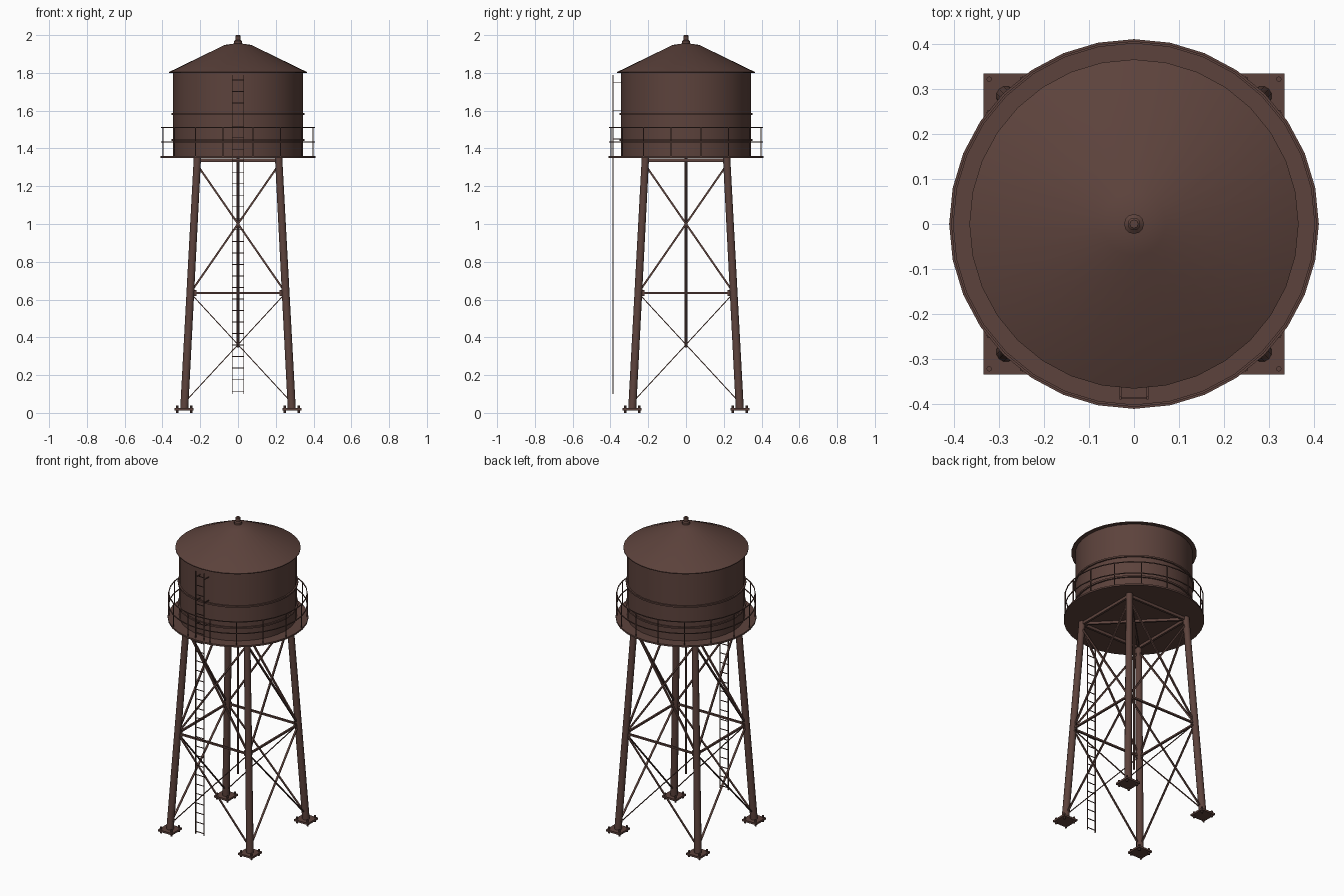
import bpy, bmesh, math
from mathutils import Vector, Matrix

if "Cube" in bpy.data.objects:
    bpy.data.objects.remove(bpy.data.objects["Cube"])

brown = bpy.data.materials.new("weathered brown steel")
brown.diffuse_color = (0.108, 0.055, 0.045, 1)
brown.use_nodes = True
brown.node_tree.nodes["Principled BSDF"].inputs["Base Color"].default_value = brown.diffuse_color


def finish(name, bm, smooth=False):
    bmesh.ops.recalc_face_normals(bm, faces=bm.faces[:])
    me = bpy.data.meshes.new(name)
    bm.to_mesh(me)
    bm.free()
    ob = bpy.data.objects.new(name, me)
    bpy.context.collection.objects.link(ob)
    me.materials.append(brown)
    if smooth:
        bpy.ops.object.select_all(action='DESELECT')
        ob.select_set(True)
        bpy.context.view_layer.objects.active = ob
        bpy.ops.object.shade_smooth_by_angle(angle=math.radians(35))
    return ob


def bar(bm, p, q, w, d, side=(1, 0, 0)):
    """Box from p to q; w is measured along side, d across it."""
    p, q = Vector(p), Vector(q)
    z = (q - p).normalized()
    x = Vector(side)
    x = (x - z * x.dot(z)).normalized()
    y = z.cross(x)
    m = Matrix((x * w, y * d, q - p)).transposed().to_4x4()
    m.translation = (p + q) / 2
    bmesh.ops.create_cube(bm, size=1, matrix=m)


def lathe(bm, profile, n=32, closed=False):
    """Revolve (radius, z) points about the z axis."""
    rings = []
    for r, z in profile:
        if r == 0:
            rings.append([bm.verts.new((0, 0, z))] * n)
        else:
            rings.append([bm.verts.new((r * math.cos(2 * math.pi * i / n),
                                        r * math.sin(2 * math.pi * i / n), z)) for i in range(n)])
    pairs = list(zip(rings, rings[1:]))
    if closed:
        pairs.append((rings[-1], rings[0]))
    for a, b in pairs:
        for i in range(n):
            j = (i + 1) % n
            vs = list(dict.fromkeys((a[i], a[j], b[j], b[i])))
            if len(vs) > 2:
                bm.faces.new(vs)


def hoop(bm, r, z, t, h):
    lathe(bm, [(r - t, z - h), (r + t, z - h), (r + t, z + h), (r - t, z + h)], 32, True)


# Tank, roof and finial
bm = bmesh.new()
lathe(bm, [(0, 1.36), (0.343, 1.36), (0.343, 1.80), (0, 1.80)])
finish("tank", bm, True)
bm = bmesh.new()
lathe(bm, [(0, 1.799), (0.366, 1.799), (0.366, 1.804), (0.07, 1.948), (0, 1.958)])
finish("roof", bm, True)
bm = bmesh.new()
lathe(bm, [(0, 1.94), (0.022, 1.94), (0.022, 1.968), (0.014, 1.974),
           (0.014, 1.996), (0.009, 2.0), (0, 2.0)], 12)
finish("finial", bm, True)
bm = bmesh.new()
for z in (1.445, 1.582):
    hoop(bm, 0.347, z, 0.005, 0.005)
finish("tank_bands", bm, True)

# Walkway and railing
bm = bmesh.new()
lathe(bm, [(0, 1.35), (0.411, 1.35), (0.411, 1.36), (0, 1.36)])
finish("walkway", bm, True)
bm = bmesh.new()
for z in (1.435, 1.51):
    hoop(bm, 0.404, z, 0.0025, 0.0025)
for i in range(16):
    a = math.pi * (i + 0.5) / 8
    x, y = 0.404 * math.cos(a), 0.404 * math.sin(a)
    bar(bm, (x, y, 1.36), (x, y, 1.51), 0.005, 0.005)
finish("railing", bm)

# Legs: leaning columns on bolted plates
BOT, TOP, ZT = 0.285, 0.215, 1.35


def at(z):
    return BOT + (TOP - BOT) * (z - 0.02) / (ZT - 0.02)


corners = [(1, 1), (-1, 1), (-1, -1), (1, -1)]
legs, plates = bmesh.new(), bmesh.new()
for sx, sy in corners:
    p = Vector((sx * BOT, sy * BOT, 0.015))
    q = Vector((sx * TOP, sy * TOP, ZT))
    m = Matrix.Translation((p + q) / 2) @ (q - p).to_track_quat('Z', 'Y').to_matrix().to_4x4()
    bmesh.ops.create_cone(legs, cap_ends=True, segments=12, radius1=0.022, radius2=0.02,
                          depth=(q - p).length, matrix=m)
    bar(plates, (p.x, p.y, 0.013), (p.x, p.y, 0.025), 0.1, 0.1)
    for bx, by in corners:
        c = p + Vector((bx * 0.037, by * 0.037, 0))
        bmesh.ops.create_cone(plates, cap_ends=True, segments=8, radius1=0.006, radius2=0.006,
                              depth=0.04, matrix=Matrix.Translation((c.x, c.y, 0.02)))
finish("legs", legs, True)
finish("foot_plates", plates)

# Struts and crossed braces on the four sides
struts, upper, lower, gussets = (bmesh.new() for _ in range(4))
for i in range(4):
    a, b = corners[i], corners[(i + 1) % 4]
    n = Vector((a[0] + b[0], a[1] + b[1], 0)).normalized()

    def pt(c, z):
        return Vector((c[0] * at(z), c[1] * at(z), z))
    bar(struts, pt(a, 0.635), pt(b, 0.635), 0.012, 0.011, n)
    bar(struts, pt(a, 1.338), pt(b, 1.338), 0.014, 0.018, n)
    for c, d in ((a, b), (b, a)):
        bar(upper, pt(c, 0.635), pt(d, 1.315), 0.01, 0.01, n)
        bar(lower, pt(c, 0.055), pt(d, 0.635), 0.012, 0.005, n)
        t = (pt(d, 0.635) - pt(c, 0.635)).normalized()
        g = pt(c, 0.635) + t * 0.02
        bar(gussets, g - Vector((0, 0, 0.016)), g + Vector((0, 0, 0.016)), 0.006, 0.025, n)
for c in corners[:2]:
    bar(struts, (c[0] * TOP, c[1] * TOP, 1.34), (-c[0] * TOP, -c[1] * TOP, 1.34),
        0.016, 0.012, (0, 0, 1))
finish("horizontal_struts", struts)
finish("upper_braces", upper)
finish("lower_braces", lower)
finish("gusset_plates", gussets)

# Central riser pipe
bm = bmesh.new()
lathe(bm, [(0, 0.345), (0.007, 0.345), (0.007, 1.35), (0, 1.35)], 10)
finish("riser_pipe", bm, True)

# Ladder at the front, from near the ground up to the eaves
bm = bmesh.new()
for x in (-0.03, 0.03):
    bar(bm, (x, -0.387, 0.1), (x, -0.387, 1.79), 0.004, 0.006)
for i in range(28):
    z = 0.115 + i * 0.061
    bar(bm, (-0.032, -0.387, z), (0.032, -0.387, z), 0.004, 0.004, (0, 0, 1))
for z in (1.45, 1.6, 1.75):
    for x in (-0.03, 0.03):
        bar(bm, (x, -0.387, z), (x, -0.34, z), 0.004, 0.004)
finish("ladder", bm)
